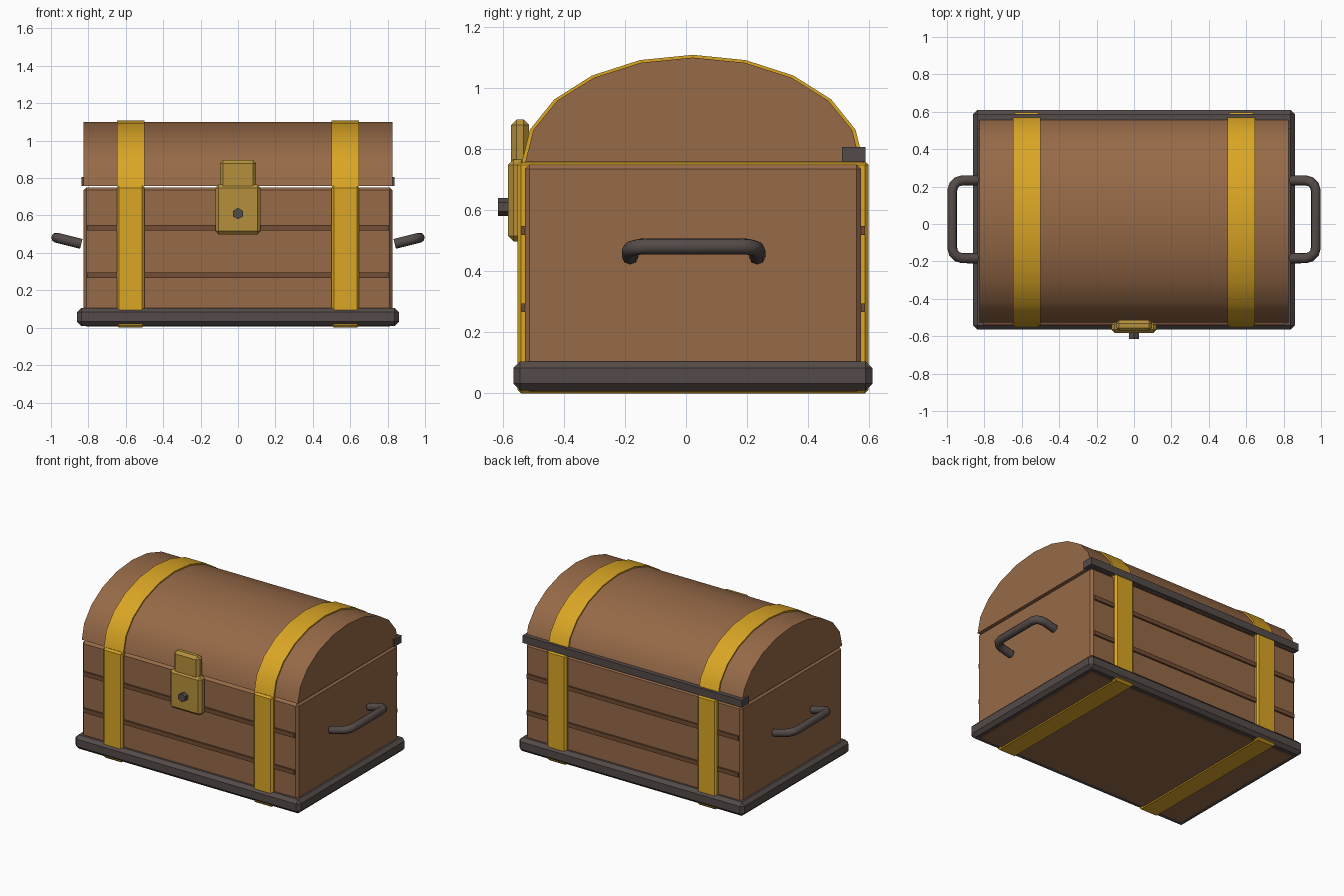
import bpy
import bmesh
from math import sin, cos, pi, radians
from mathutils import Vector

cube = bpy.data.objects.get("Cube")
if cube:
    bpy.data.objects.remove(cube, do_unlink=True)

MID_Y = 0.022   # depth centre of the chest body
SEAM_Z = 0.757  # where the lid meets the body


def material(name, rgb):
    mat = bpy.data.materials.new(name)
    mat.use_nodes = True
    mat.diffuse_color = (*rgb, 1)
    mat.node_tree.nodes["Principled BSDF"].inputs["Base Color"].default_value = (*rgb, 1)
    return mat


WOOD = material("wood", (0.305, 0.142, 0.064))
DARK_WOOD = material("dark_wood", (0.17, 0.074, 0.036))
GOLD = material("gold", (0.70, 0.38, 0.018))
BRASS = material("dull_brass", (0.46, 0.28, 0.045))
IRON = material("dark_iron", (0.088, 0.07, 0.065))


def add_mesh(name, bm, mat):
    bmesh.ops.recalc_face_normals(bm, faces=bm.faces)
    mesh = bpy.data.meshes.new(name)
    bm.to_mesh(mesh)
    bm.free()
    mesh.materials.append(mat)
    obj = bpy.data.objects.new(name, mesh)
    bpy.context.scene.collection.objects.link(obj)
    return obj


def box(name, x, y, z, mat, bevel=0.0):
    """Box from (min, max) ranges with an optional chamfer."""
    bm = bmesh.new()
    bmesh.ops.create_cube(bm, size=1)
    for v in bm.verts:
        v.co = [(r[0] + r[1]) / 2 + c * (r[1] - r[0]) for c, r in zip(v.co, (x, y, z))]
    obj = add_mesh(name, bm, mat)
    if bevel:
        mod = obj.modifiers.new("chamfer", "BEVEL")
        mod.width = bevel
        mod.segments = 1
    return obj


def dome(name, x, half_depth, height, bottom, mat, sides=10):
    """Half-elliptic vault running along x, closed at both ends."""
    bm = bmesh.new()
    verts = []
    for i in range(sides + 1):
        a = pi * i / sides
        verts.append(bm.verts.new((x[0], MID_Y - half_depth * cos(a),
                                   bottom + height * sin(a))))
    end = bm.faces.new(verts)
    ext = bmesh.ops.extrude_face_region(bm, geom=[end], use_keep_orig=True)
    moved = [g for g in ext["geom"] if isinstance(g, bmesh.types.BMVert)]
    bmesh.ops.translate(bm, verts=moved, vec=(x[1] - x[0], 0, 0))
    obj = add_mesh(name, bm, mat)
    obj.data.shade_smooth()
    obj.data.set_sharp_from_angle(angle=radians(35))
    return obj


def handle(name, side):
    """Tilted bail handle swept along a U path with rounded corners."""
    x0, x1, half, r = 0.838, 0.972, 0.208, 0.055
    path = [(x0, -half)]
    for start, cy, sign in ((-90, -half + r, 1), (0, half - r, 1)):
        for i in range(4):
            a = radians(start + 30 * i)
            path.append((x1 - r + r * cos(a), cy + r * sin(a)))
    path.append((x0, half))
    curve = bpy.data.curves.new(name, "CURVE")
    curve.dimensions = "3D"
    curve.bevel_depth = 0.027
    curve.bevel_resolution = 2
    curve.use_fill_caps = True
    spline = curve.splines.new("POLY")
    spline.points.add(len(path) - 1)
    for p, (px, py) in zip(spline.points, path):
        p.co = (side * px, py + MID_Y + 0.003, 0.448 + (px - x0) * 0.25, 1)
    curve.materials.append(IRON)
    obj = bpy.data.objects.new(name, curve)
    bpy.context.scene.collection.objects.link(obj)


# Base and body
box("base_plinth", (-0.86, 0.86), (-0.565, 0.61), (0.01, 0.105), IRON, 0.022)
box("chest_body", (-0.825, 0.825), (-0.527, 0.573), (0.006, 0.75), WOOD, 0.015)

# Thin slats across front and back
for level, z in (("lower", 0.28), ("upper", 0.533)):
    for face, y in (("front", (-0.539, -0.52)), ("back", (0.565, 0.585))):
        box(f"{level}_{face}_slat", (-0.807, 0.807), y, (z - 0.014, z + 0.015), DARK_WOOD)

# Domed lid
dome("lid", (-0.825, 0.825), 0.548, 0.342, SEAM_Z, WOOD)

# Metal straps and side handles
for label, side in (("left", 1), ("right", -1)):
    span = sorted((side * 0.5, side * 0.648))
    box(f"{label}_body_strap", span, (-0.552, 0.597), (0, 0.76), GOLD, 0.012)
    dome(f"{label}_lid_strap", span, 0.56, 0.354, SEAM_Z - 0.003, GOLD)
    handle(f"{label}_handle", side)

# Hinge bar along the back of the lid
box("hinge_bar", (-0.838, 0.838), (0.51, 0.588), (0.757, 0.807), IRON)

# Lock plate, hasp and stud
box("lock_plate", (-0.121, 0.121), (-0.583, -0.52), (0.498, 0.765), BRASS, 0.018)
box("lock_hasp", (-0.097, 0.097), (-0.573, -0.513), (0.74, 0.896), BRASS, 0.018)
bm = bmesh.new()
bmesh.ops.create_cone(bm, cap_ends=True, segments=6, radius1=0.03, radius2=0.03, depth=0.05)
stud = add_mesh("lock_stud", bm, IRON)
stud.rotation_euler = (radians(90), 0, 0)
stud.location = Vector((0, -0.59, 0.61))
